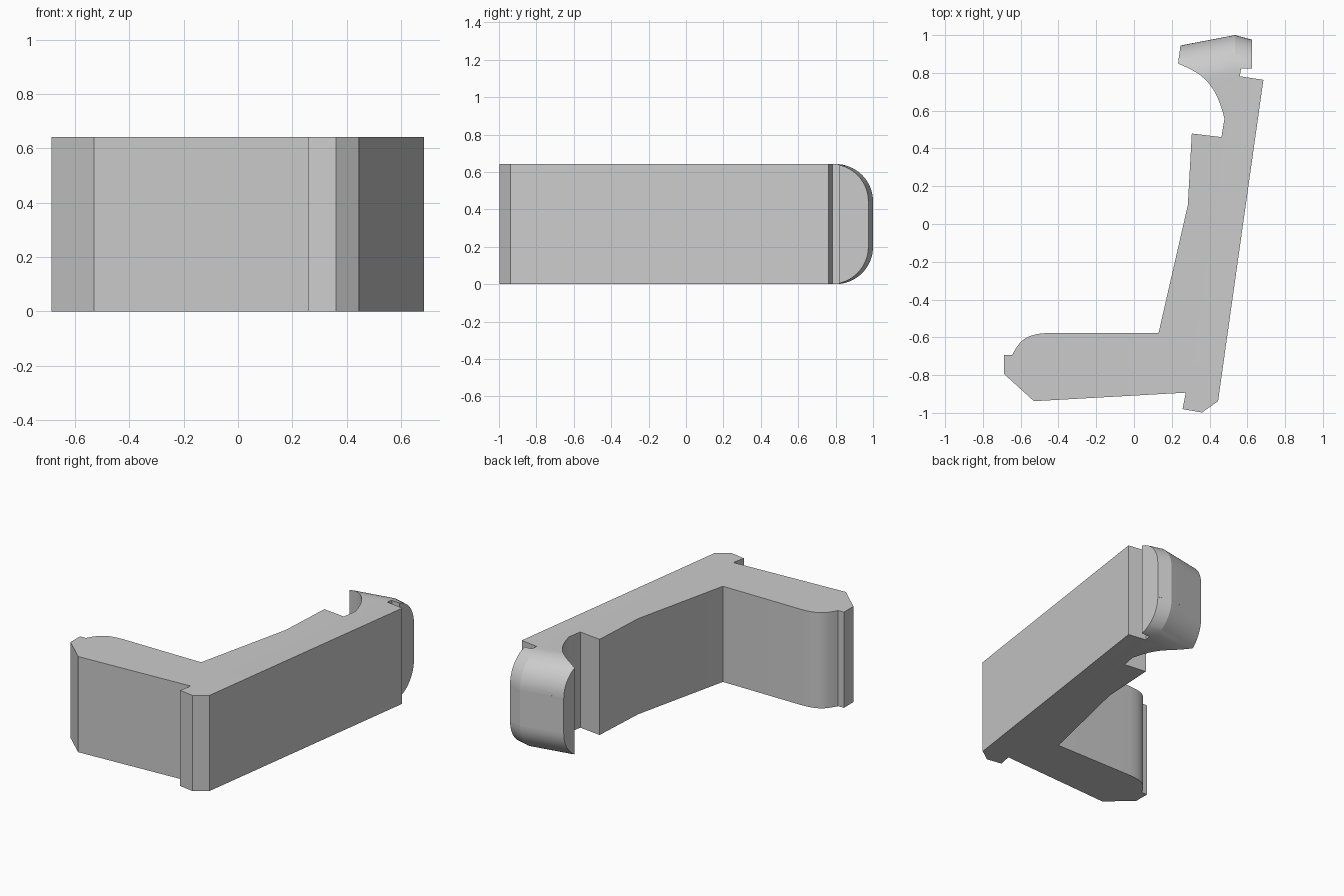
import bpy, bmesh, math
from mathutils import Vector
from mathutils.geometry import interpolate_bezier

if "Cube" in bpy.data.objects:
    bpy.data.objects.remove(bpy.data.objects["Cube"])

H, R = 0.642, 0.2


def new_object(name, bm):
    bmesh.ops.recalc_face_normals(bm, faces=bm.faces)
    mesh = bpy.data.meshes.new(name)
    bm.to_mesh(mesh)
    bm.free()
    ob = bpy.data.objects.new(name, mesh)
    bpy.context.collection.objects.link(ob)
    return ob


def curve(*pts, n=14):
    return [tuple(p)[:2] for p in interpolate_bezier(*[Vector((*p, 0)) for p in pts], n)]


def loft(bm, rings):
    """Closed solid through a list of equal-sized rings."""
    rings = [[bm.verts.new(p) for p in r] for r in rings]
    n = len(rings[0])
    for a, b in zip(rings, rings[1:]):
        for i in range(n):
            bm.faces.new((a[i], a[(i + 1) % n], b[(i + 1) % n], b[i]))
    bm.faces.new(rings[0])
    bm.faces.new(rings[-1])


# Bracket outline seen from above: foot, heel, spine, hook, inner side
outline = [(-.687, -.795), (-.53, -.938), (.274, -.893), (.257, -.98), (.36, -.998),
           (.445, -.938), (.685, .763), (.56, .782), (.567, .822), (.624, .822),
           (.624, .976), (.534, 1.0), (.246, .945)]
outline += curve((.233, .849), (.35, .80), (.43, .76), (.479, .558))
outline += [(.463, .46), (.306, .479), (.285, .10), (.13, -.577)]
outline += curve((-.45, -.577), (-.57, -.582), (-.60, -.61), (-.645, -.693))
outline += [(-.687, -.693)]

bm = bmesh.new()
loft(bm, [[(x, y, z) for x, y in outline] for z in (0, H)])
bracket = new_object("clip_bracket", bm)

# Rounded upper and lower edges on the hook end
arc = [(R - R * math.sin(a), R - R * math.cos(a))
       for a in [math.pi / 2 * i / 16 for i in range(17)]]
section = arc + [(-.06, R), (-.06, -.06), (R, -.06)]
ends = [(.20, .936), (.534, 1.0), (.66, .965)]
bm = bmesh.new()
for flip in (False, True):
    loft(bm, [[(x, y - d, H - z if flip else z) for d, z in section] for x, y in ends])
cutter = new_object("hook_rounding_cutter", bm)
cutter.hide_render = True

mod = bracket.modifiers.new("round_hook", 'BOOLEAN')
mod.operation, mod.solver, mod.object = 'DIFFERENCE', 'EXACT', cutter
bpy.context.view_layer.objects.active = bracket
bracket.select_set(True)
cutter.select_set(False)
bpy.ops.object.modifier_apply(modifier=mod.name)
bpy.data.objects.remove(cutter)
bpy.ops.object.shade_smooth_by_angle(angle=math.radians(12))
